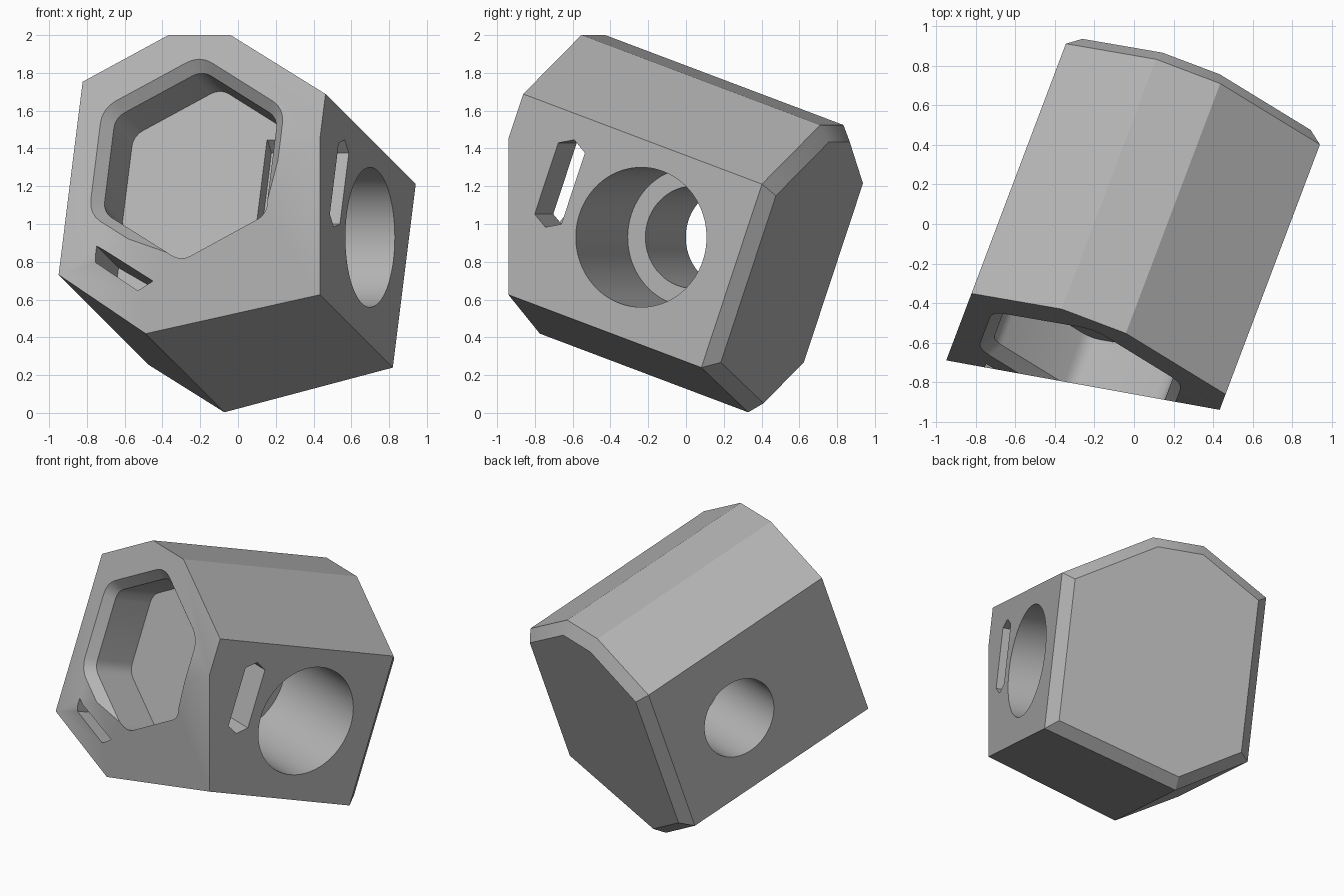
import bpy, bmesh
from math import sin, cos, pi, radians
from mathutils import Matrix, Vector

if "Cube" in bpy.data.objects:
    bpy.data.objects.remove(bpy.data.objects["Cube"])

# Tilted frame: local x across, local y along the block, local z up its section
FRAME = Matrix.Rotation(radians(-20.7), 4, 'Z') @ Matrix.Rotation(radians(-19.45), 4, 'X')

grey = bpy.data.materials.new("mid grey")
grey.use_nodes = True
COLOR = (0.45, 0.45, 0.45, 1)
grey.diffuse_color = COLOR
grey.node_tree.nodes["Principled BSDF"].inputs["Base Color"].default_value = COLOR


def along(p, d):    # section drawn across the block
    return (p[0], d, p[1])


def across(p, d):   # section drawn on the side of the block
    return (d, p[0], p[1])


def loft(name, rings, place):
    """Solid joining (section, distance) rings, capped at both ends."""
    bm = bmesh.new()
    loops = [[bm.verts.new(place(p, d)) for p in section] for section, d in rings]
    n = len(loops[0])
    for low, high in zip(loops, loops[1:]):
        for i in range(n):
            j = (i + 1) % n
            bm.faces.new((low[i], low[j], high[j], high[i]))
    bm.faces.new(loops[0])
    bm.faces.new(loops[-1])
    bmesh.ops.recalc_face_normals(bm, faces=bm.faces)
    mesh = bpy.data.meshes.new(name)
    bm.to_mesh(mesh)
    bm.free()
    mesh.materials.append(grey)
    obj = bpy.data.objects.new(name, mesh)
    bpy.context.collection.objects.link(obj)
    obj.matrix_world = FRAME
    return obj


def inset(section, amount):
    """Move every edge of a clockwise section inward."""
    pts = [Vector(p) for p in section]
    out = []
    for i, p in enumerate(pts):
        e1 = (p - pts[i - 1]).normalized()
        e2 = (pts[(i + 1) % len(pts)] - p).normalized()
        n1, n2 = Vector((e1.y, -e1.x)), Vector((e2.y, -e2.x))
        out.append(p + (n1 + n2) * amount / (1 + n1.dot(n2)))
    return out


def rounded_hexagon(radius, fillet, height, steps=4):
    """Point-up hexagon with filleted corners."""
    pts = []
    for k in range(6):
        mid = pi / 2 + k * pi / 3
        centre = radius - fillet / cos(pi / 6)
        for s in range(steps + 1):
            t = mid + (s / steps - 0.5) * pi / 3
            pts.append((centre * cos(mid) + fillet * cos(t),
                        height + centre * sin(mid) + fillet * sin(t)))
    return pts


def circle(radius, cx, cy, n=96):
    return [(cx + radius * cos(2 * pi * i / n), cy + radius * sin(2 * pi * i / n)) for i in range(n)]


# Main block with a chamfered back edge
section = [(-0.645, 0.363), (-0.645, 1.447), (-0.19, 1.71), (0.157, 1.71),
           (0.738, 1.378), (0.738, 0.348), (-0.184, 0.097)]
body = loft("block_body", [(section, -1.168), (section, 0.265), (inset(section, 0.07), 0.335)], along)

# Upright cut across the lower front
bm = bmesh.new()
bm.from_mesh(body.data)
to_local = FRAME.inverted()
cut = bmesh.ops.bisect_plane(
    bm, geom=bm.verts[:] + bm.edges[:] + bm.faces[:], dist=1e-5,
    plane_co=to_local @ Vector((0, -0.862, 0)),
    plane_no=to_local.to_3x3() @ Vector((-0.178, -0.984, 0)), clear_outer=True)
bmesh.ops.holes_fill(bm, edges=[e for e in bm.edges if e.is_boundary])
bmesh.ops.recalc_face_normals(bm, faces=bm.faces)
bm.to_mesh(body.data)
bm.free()

# Hexagonal front pocket with a flared lip
lip = rounded_hexagon(0.659, 0.18, 1.0)
throat = rounded_hexagon(0.531, 0.1, 1.0)
cutters = [loft("pocket_cutter", [(lip, -1.228), (throat, -1.108), (throat, -0.82)], along)]

# Stepped round bore through the sides
wide, narrow = circle(0.37, -0.286, 0.885), circle(0.27, -0.286, 0.885)
cutters.append(loft("bore_cutter", [(narrow, -0.9), (narrow, -0.04), (wide, -0.04), (wide, 0.9)], across))

# Pointed slot from the side into the pocket
slot = [(-0.895, 0.8), (-0.895, 1.2), (-0.815, 1.245), (-0.735, 1.2), (-0.735, 0.8), (-0.815, 0.755)]
cutters.append(loft("side_slot_cutter", [(slot, 0.3), (slot, 0.9)], across))

# Slanted blind slot in the lower front
slit = [(-0.45, 0.437), (-0.45, 0.525), (-0.145, 0.362), (-0.226, 0.309)]
cutters.append(loft("front_slot_cutter", [(slit, -1.3), (slit, -0.82)], along))

# Apply the cuts and discard the cutters
for cutter in cutters:
    cutter.hide_render = True
    mod = body.modifiers.new(cutter.name, 'BOOLEAN')
    mod.operation, mod.solver, mod.object = 'DIFFERENCE', 'EXACT', cutter
bpy.context.view_layer.update()
result = bpy.data.meshes.new_from_object(body.evaluated_get(bpy.context.evaluated_depsgraph_get()))
body.modifiers.clear()
body.data = result
for cutter in cutters:
    bpy.data.objects.remove(cutter)

# Smooth the curved walls, keep hard edges
bpy.context.view_layer.objects.active = body
body.select_set(True)
bpy.ops.object.shade_smooth_by_angle(angle=radians(29))
